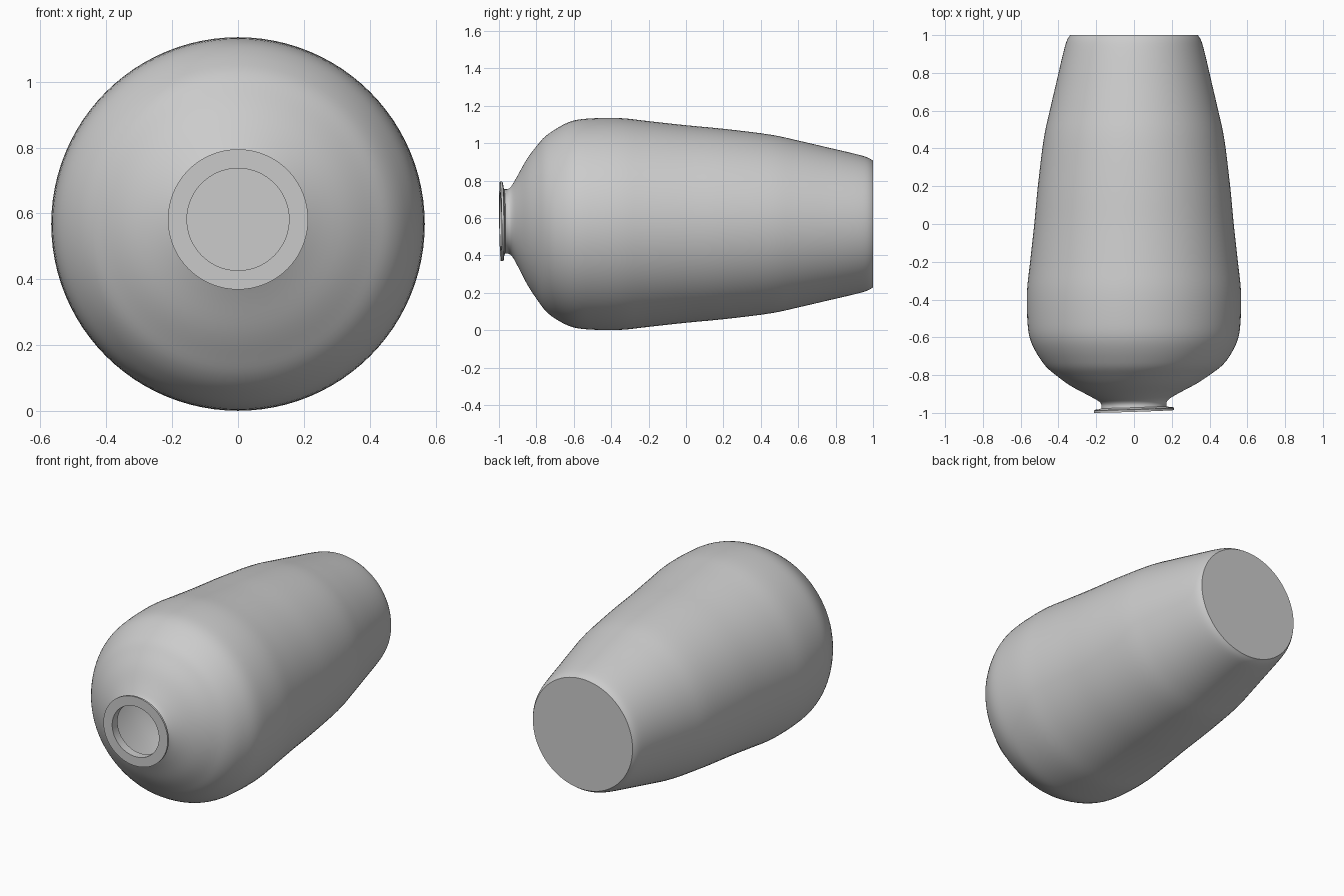
import bpy, math

if "Cube" in bpy.data.objects:
    bpy.data.objects.remove(bpy.data.objects["Cube"])

SEG = 96
CZ = 0.568  # height of the long axis

# (position along axis, radius) from the base to the lip
OUTER = [(1.0, .338), (.97, .356), (.9, .376), (.75, .411), (.6, .446), (.45, .478),
         (.2, .509), (0, .528), (-.2, .55), (-.35, .566), (-.5, .565), (-.6, .553),
         (-.68, .518), (-.75, .468), (-.8, .407), (-.85, .335), (-.9, .242),
         (-.93, .19), (-.95, .173), (-.97, .173)]
LIP = [(-.977, .19), (-.977, .207), (-.981, .213), (-.992, .213), (-.992, .155)]
INNER = [(-.94, .155), (-.90, .205), (-.85, .305), (-.8, .38), (-.75, .442), (-.68, .495),
         (-.6, .53), (-.5, .542), (-.35, .543), (-.2, .527), (0, .505), (.2, .486),
         (.45, .455), (.6, .423), (.75, .388), (.9, .353), (.97, .335)]


def smooth_path(pts, n=4):
    """Catmull-Rom refinement of a profile"""
    p = [pts[0]] + pts + [pts[-1]]
    out = []
    for a, b, c, d in zip(p, p[1:], p[2:], p[3:]):
        for k in range(n):
            t = k / n
            out.append(tuple(.5 * (2 * b[i] + (c[i] - a[i]) * t
                                   + (2 * a[i] - 5 * b[i] + 4 * c[i] - d[i]) * t * t
                                   + (3 * b[i] - a[i] - 3 * c[i] + d[i]) * t ** 3)
                             for i in (0, 1)))
    return out + [pts[-1]]


def lathe(name, profile, mat):
    """Spin a profile round the y axis, with the neck slightly raised and tilted"""
    verts, faces = [], []
    for y, r in profile:
        f = min(1, max(0, (-.72 - y) / .2))
        for s in range(SEG):
            a = 2 * math.pi * s / SEG
            x, z = r * math.cos(a), r * math.sin(a)
            tilt = f * (.033 * x - .012 * z)
            verts.append((x, max(-1, y + tilt), CZ + z + .014 * f))
    for i in range(len(profile) - 1):
        for s in range(SEG):
            t = (s + 1) % SEG
            faces.append((i * SEG + s, (i + 1) * SEG + s, (i + 1) * SEG + t, i * SEG + t))
    # flat base, outside and inside
    last = (len(profile) - 1) * SEG
    faces.append(tuple(range(SEG)))
    faces.append(tuple(last + s for s in reversed(range(SEG))))
    faces = [f[::-1] for f in faces]
    me = bpy.data.meshes.new(name)
    me.from_pydata(verts, [], faces)
    me.materials.append(mat)
    ob = bpy.data.objects.new(name, me)
    bpy.context.collection.objects.link(ob)
    # consistent outward normals
    bpy.context.view_layer.objects.active = ob
    ob.select_set(True)
    bpy.ops.object.mode_set(mode='EDIT')
    bpy.ops.mesh.select_all(action='SELECT')
    bpy.ops.mesh.normals_make_consistent(inside=False)
    bpy.ops.object.mode_set(mode='OBJECT')
    bpy.ops.object.shade_smooth_by_angle(angle=math.radians(35))
    return ob


grey = bpy.data.materials.new("plain grey")
grey.diffuse_color = (.6, .6, .6, 1)
grey.use_nodes = True
grey.node_tree.nodes["Principled BSDF"].inputs["Base Color"].default_value = grey.diffuse_color

# hollow vase lying on its side
lathe("vase", smooth_path(OUTER) + LIP + smooth_path(INNER), grey)
